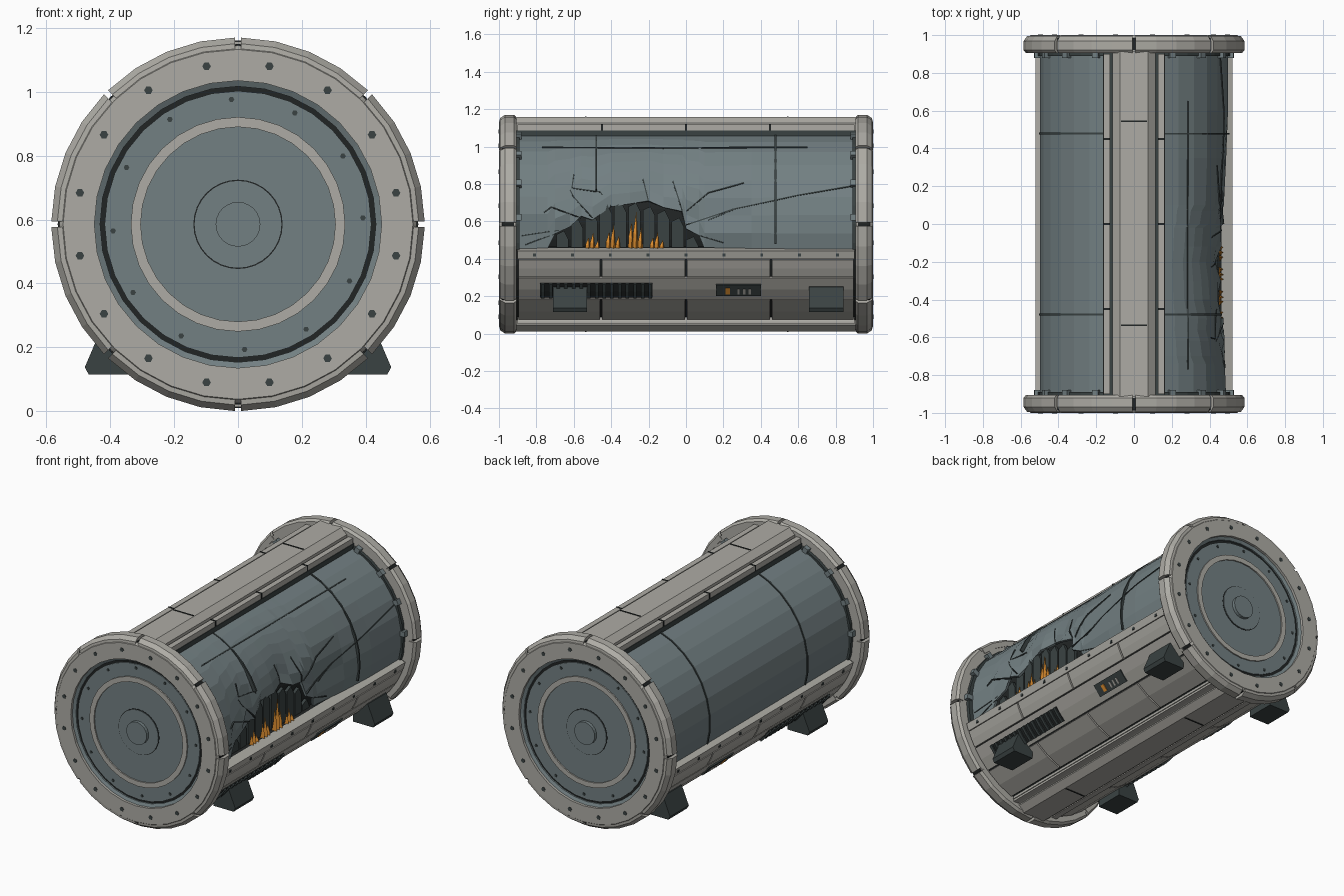
import bpy, bmesh, math
from math import sin, cos, pi, radians as rad, hypot, atan2, asin
from mathutils import Matrix

if "Cube" in bpy.data.objects:
    bpy.data.objects.remove(bpy.data.objects["Cube"])

CZ = 0.585  # height of the tank axis


def material(name, rgb):
    m = bpy.data.materials.new(name)
    m.diffuse_color = (*rgb, 1)
    m.use_nodes = True
    m.node_tree.nodes["Principled BSDF"].inputs["Base Color"].default_value = m.diffuse_color
    return m


GREY = material("warm_grey_metal", (0.42, 0.41, 0.375))
BLUE = material("blue_grey_panel", (0.17, 0.215, 0.225))
DARK = material("dark_metal", (0.042, 0.055, 0.055))
BLACK = material("black_gap", (0.015, 0.018, 0.018))
ORANGE = material("flame_orange", (0.75, 0.28, 0.03))


def make(name, verts, faces, mat):
    me = bpy.data.meshes.new(name)
    me.from_pydata(verts, [], faces)
    bm = bmesh.new()
    bm.from_mesh(me)
    bmesh.ops.recalc_face_normals(bm, faces=bm.faces)
    bm.to_mesh(me)
    bm.free()
    me.materials.append(mat)
    ob = bpy.data.objects.new(name, me)
    bpy.context.collection.objects.link(ob)
    return ob


def mirror(ob, axis):
    """Mirrored copy across x, y, or the tank axis height z."""
    me = ob.data.copy()
    s = [-1 if a == axis else 1 for a in "xyz"]
    c = Matrix.Translation((0, 0, CZ))
    me.transform(c @ Matrix.Diagonal((*s, 1)) @ c.inverted())
    me.flip_normals()
    new = bpy.data.objects.new(ob.name + "_mirrored", me)
    bpy.context.collection.objects.link(new)
    return new


def both(ob, axes):
    obs = [ob]
    for ax in axes:
        obs += [mirror(o, ax) for o in obs]


def revolve(name, prof, mat, a0=0, a1=360, n=32):
    """Closed (radius, y) profile swept around the tank axis."""
    full, k = a1 - a0 == 360, len(prof)
    rows = n if full else n + 1
    verts = []
    for i in range(rows):
        a = rad(a0 + (a1 - a0) * i / n)
        verts += [(r * cos(a), y, CZ + r * sin(a)) for r, y in prof]
    faces = [(i * k + j, i * k + (j + 1) % k, (i + 1) % rows * k + (j + 1) % k, (i + 1) % rows * k + j)
             for i in range(n) for j in range(k)]
    if not full:
        faces += [tuple(range(k)), tuple(range(n * k, n * k + k))]
    return make(name, verts, faces, mat)


def band(name, r0, r1, y0, y1, mat, a0=0, a1=360, n=32):
    return revolve(name, [(r0, y0), (r1, y0), (r1, y1), (r0, y1)], mat, a0, a1, n)


def disc(name, r, y0, y1, mat, n=32, cx=0, cz=CZ):
    """Solid short cylinder along y."""
    p = [(cx + r * cos(2 * pi * i / n), cz + r * sin(2 * pi * i / n)) for i in range(n)]
    return prism(name, p, y0, y1, mat)


def prism(name, pts, y0, y1, mat):
    """(x, z) outline extruded along y."""
    n = len(pts)
    v = [(x, y, z) for y in (y0, y1) for x, z in pts]
    f = [(i, (i + 1) % n, n + (i + 1) % n, n + i) for i in range(n)]
    return make(name, v, f + [tuple(range(n)), tuple(range(n, 2 * n))], mat)


def box(name, x0, x1, y0, y1, z0, z1, mat):
    return prism(name, [(x0, z0), (x1, z0), (x1, z1), (x0, z1)], y0, y1, mat)


def ang(z, r):
    return math.degrees(asin((z - CZ) / r))


# End caps: base ring, split rim, recessed lid with rings and knob
both(revolve("end_ring", [(.45, .91), (.56, .91), (.56, .985), (.548, 1), (.45, 1)], GREY), "y")
both(band("rim_gap_floor", .55, .565, .92, .985, BLACK), "y")
rim = [(.54, .905), (.572, .905), (.585, .92), (.585, .968), (.566, .995), (.548, .997), (.54, .985)]
for k in range(8):
    both(revolve("rim_segment", rim, GREY, 45 * k + .9, 45 * k + 44.1, 4), "y")
both(disc("lid_base", .452, .90, .962, BLUE), "y")
both(revolve("lid_outer_lip", [(.452, .95), (.452, .985), (.432, .975), (.432, .95)], BLUE), "y")
both(band("lid_groove", .418, .433, .955, .966, BLACK), "y")
both(band("lid_plate", .33, .418, .955, .972, BLUE), "y")
both(band("lid_light_ring", .305, .336, .955, .98, GREY), "y")
both(disc("lid_centre", .305, .955, .972, BLUE), "y")
both(disc("hub_outline", .14, .97, .9735, BLACK), "y")
both(disc("hub", .136, .97, .977, BLUE), "y")
both(disc("knob", .07, .97, .997, BLUE, 24), "y")
for k in range(16):
    a = rad(11.25 + 22.5 * k)
    both(disc("ring_bolt", .0135, .99, 1.002, DARK, 6, .505 * cos(a), CZ + .505 * sin(a)), "y")
for k in range(12):
    a = rad(3 + 30 * k)
    both(disc("lid_bolt", .009, .96, .976, DARK, 6, .392 * cos(a), CZ + .392 * sin(a)), "y")

# Dark collar and clips where the shell meets the caps
both(band("shell_collar", .44, .512, .89, .912, DARK), "y")
for a in (4, 25, 46, 67):
    both(band("collar_clip", .49, .53, .88, .91, BLUE, a - 1.8, a + 1.8, 1), "xy")

# Inner core seen through the breach
disc("inner_core", .42, -.9, .9, BLACK)

# Intact shell on the left
verts, N = [], 8
A0, A1 = -17, 73
band("left_shell", .47, .5, -.9, .9, BLUE, 180 - A1, 180 - A0, N)
for y in (-.48, .48):
    band("left_shell_seam", .49, .505, y - .005, y + .005, DARK, 180 - A1, 180 - A0, N)
band("right_seam_rear", .485, .505, .473, .483, DARK, -12, A1, N)
band("right_seam_front", .48, .503, -.485, -.475, DARK, 22, A1, 5)


# Dented shell on the right with a jagged lower edge
def shell_r(y, a):
    dy, dz = (y + .25) / .85, (.5 * sin(a) - .02) / .42
    w = max(0, 1 - hypot(dy, dz))
    return .5 - .035 * w - .02 * w * (1 + sin(6 * atan2(dz, dy)))


edge = [(-.9, .45), (-.74, .45), (-.7, .53), (-.62, .57), (-.56, .63), (-.5, .61), (-.4, .69), (-.3, .7),
        (-.2, .725), (-.12, .68), (-.02, .66), (0, .56), (.07, .52), (.1, .44), (.35, .44), (.6, .44), (.9, .44)]
for y, z in edge:
    lo = asin((z - CZ) / .5)
    for j in range(N + 1):
        a = lo + (rad(A1) - lo) * j / N
        r = shell_r(y, a)
        verts.append((r * cos(a), y, CZ + r * sin(a)))
M = N + 1
shell = make("right_broken_shell", verts, [(i * M + j, i * M + M + j, i * M + M + j + 1, i * M + j + 1)
             for i in range(len(edge) - 1) for j in range(N)], BLUE)
mod = shell.modifiers.new("thickness", 'SOLIDIFY')
mod.thickness, mod.offset = .015, -1


# Cracks: thin dark fins lying in the shell
def crack(*path, w=.003):
    pts = []
    for (y0, z0), (y1, z1) in zip(path, path[1:]):
        pts += [(y0 + (y1 - y0) * t / 4, z0 + (z1 - z0) * t / 4) for t in range(4)]
    pts.append(path[-1])
    v, f = [], []
    for i, (y, z) in enumerate(pts):
        p, q = pts[max(i - 1, 0)], pts[min(i + 1, len(pts) - 1)]
        l = hypot(q[0] - p[0], q[1] - p[1])
        ny, nz = -(q[1] - p[1]) / l * w, (q[0] - p[0]) / l * w
        for s, d in ((1, .003), (-1, .003), (-1, -.012), (1, -.012)):
            a = asin((z + s * nz - CZ) / .5)
            r = shell_r(y, a) + d
            v.append((r * cos(a), y + s * ny, CZ + r * sin(a)))
        if i:
            b = 4 * i
            f += [(b - 4 + k, b - 4 + (k + 1) % 4, b + (k + 1) % 4, b + k) for k in range(4)]
    make("shell_crack", v, f, DARK)


crack((0, .66), (.12, .76), (.31, .81))
crack((0, .58), (.25, .67), (.6, .74), (.89, .79))
crack((.12, .61), (.26, .67))
crack((.07, .52), (.2, .48))
crack((-.02, .66), (-.07, .83))
crack((-.2, .72), (-.23, .84))
crack((-.4, .69), (-.46, .77), (-.61, .79), (-.6, .86))
crack((-.5, .62), (-.6, .74), (-.62, .78))
crack((-.56, .62), (-.72, .68), (-.76, .65))
crack((-.7, .53), (-.86, .47))
crack((-.68, .55), (-.88, .52))
crack((-.77, .995), (.65, .995), w=.002)

# Slats and flames inside the breach
for k, top in enumerate((.55, .61, .65, .69, .7, .7, .68, .66, .62, .52)):
    y = -.66 + .077 * k
    make("inner_slat", [(x, y + dy, z) for x in (.425, .445) for dy, z in
                        ((-.033, .4), (.033, .4), (.033, top - .05), (.008, top), (-.033, top - .02))],
         [(0, 1, 2, 3, 4), (5, 6, 7, 8, 9)] + [(i, (i + 1) % 5, 5 + (i + 1) % 5, 5 + i) for i in range(5)], DARK)
for y, h in ((-.5, .1), (-.39, .14), (-.27, .21), (-.155, .1)):
    for dy, s in ((-.025, .75), (0, 1), (.027, .6)):
        c, top = y + dy, .44 + h * s
        make("flame", [(.445, c - .016, .43), (.475, c, .43), (.445, c + .016, .43), (.458, c - .012, .44 + h * s * .5),
                       (.47, c + .006, .44 + h * s * .4), (.455, c + .004, top)],
             [(0, 1, 4, 3), (1, 2, 4), (3, 4, 5), (4, 2, 5), (2, 0, 3, 5), (0, 2, 1)], ORANGE)

# Top beam and matching keel, with side rails and slots
both(prism("spine_beam", [(-.115, 1.06), (.115, 1.06), (.115, 1.125), (.075, 1.158), (-.075, 1.158), (-.115, 1.125)],
           -.915, .915, GREY), "z")
both(box("spine_bed", -.165, .165, -.905, .905, 1.04, 1.085, DARK), "z")
both(box("spine_rail", .128, .162, -.9, .9, 1.07, 1.118, GREY), "xz")
for y in (-.535, .545):
    both(box("spine_slot", -.07, .07, y - .004, y + .004, 1.15, 1.161, BLACK), "z")
for y in (-.45, 0, .45):
    both(box("rail_joint", .126, .164, y - .005, y + .005, 1.08, 1.12, BLACK), "x")

# Lower hull: dark backing, grey panels in three rows, bolted side rail
both(band("hull_backing", .45, .525, -.905, .905, BLACK, -86, -15.5, 8), "x")
both(band("side_rail", .48, .54, -.9, .9, GREY, ang(.398, .54), ang(.442, .54), 1), "x")
for y in [-.81 + .2025 * k for k in range(9)]:
    a = rad(ang(.42, .54))
    both(box("rail_bolt", .53 * cos(a), .543 * cos(a), y - .008, y + .008, .412, .428, DARK), "x")
ends = (-.9, -.455, 0, .455, .9)
for z0, z1, cuts in ((.303, .393, ends), (.183, .297, (-.9, .9)), (.075, .177, ends)):
    for y0, y1 in zip(cuts, cuts[1:]):
        both(band("hull_panel", .48, .542, y0 + .005, y1 - .005, GREY, ang(z0, .542), ang(z1, .542), 2), "x")
both(band("keel_side", .48, .545, -.9, .9, GREY, -78, ang(.066, .545), 1), "x")

# Vent grille and control plate on the middle row
va, vb = ang(.195, .545), ang(.268, .545)
both(band("vent_recess", .5, .547, -.78, -.18, BLACK, va, vb, 2), "x")
for k in range(15):
    y = -.765 + .041 * k
    both(band("vent_slat", .52, .555, y - .009, y + .009, DARK, va, vb, 2), "x")
both(band("control_plate", .5, .549, .16, .4, DARK, ang(.203, .545), ang(.262, .545), 1), "x")
both(band("control_lamp", .5, .552, .21, .235, ORANGE, ang(.213, .545), ang(.245, .545), 1), "x")
for y in (.275, .305, .335):
    both(band("control_bar", .5, .552, y, y + .012, GREY, ang(.213, .545), ang(.24, .545), 1), "x")

# Wedge feet
foot = [(.33, .115), (.468, .115), (.48, .137), (.432, .25), (.40, .255), (.33, .2)]
for y in (-.62, .75):
    both(prism("foot", foot, y - .092, y + .092, DARK), "x")
